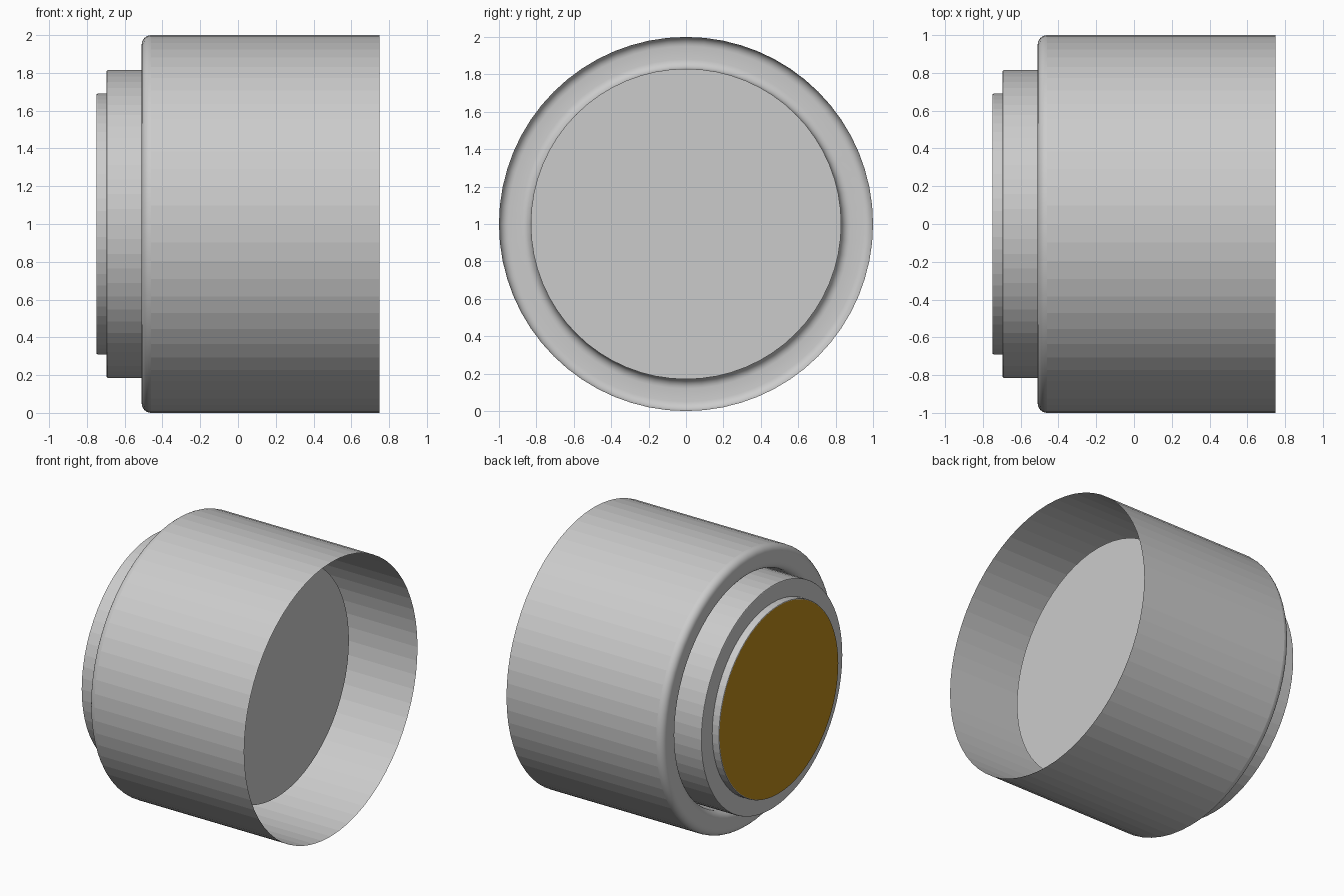
import bpy, math

if "Cube" in bpy.data.objects:
    bpy.data.objects.remove(bpy.data.objects["Cube"])

SIDES = 64


def arc(cx, cr, rad, a0, a1, n=6):
    """Fillet points (x, radius) from angle a0 to a1 in degrees."""
    return [(cx + rad * math.cos(math.radians(a0 + (a1 - a0) * i / n)),
             cr + rad * math.sin(math.radians(a0 + (a1 - a0) * i / n)))
            for i in range(n + 1)]


def lathe(name, profile, cap_start=False, cap_end=False, smooth=()):
    """Revolve (x, radius) points about the x axis at z = 1."""
    verts, faces = [], []
    for x, r in profile:
        for k in range(SIDES):
            a = 2 * math.pi * k / SIDES
            verts.append((x, r * math.cos(a), 1 + r * math.sin(a)))
    for i in range(len(profile) - 1):
        for k in range(SIDES):
            j = (k + 1) % SIDES
            a, b = i * SIDES, (i + 1) * SIDES
            faces.append((a + k, b + k, b + j, a + j))
    if cap_start:
        faces.append(tuple(range(SIDES)))
    if cap_end:
        last = (len(profile) - 1) * SIDES
        faces.append(tuple(reversed(range(last, last + SIDES))))
    mesh = bpy.data.meshes.new(name)
    mesh.from_pydata(verts, [], faces)
    for band in smooth:
        for f in range(band * SIDES, (band + 1) * SIDES):
            mesh.polygons[f].use_smooth = True
    obj = bpy.data.objects.new(name, mesh)
    bpy.context.collection.objects.link(obj)
    return obj


# Outer shell: open back, rounded front rim, inner wall closed by a back disc
R = 0.05
shell = [(0.75, 1.0)]
shell += arc(-0.46, 0.95, R, 90, 180)
shell += arc(-0.46, 0.88, R, 180, 270)
shell += [(0.315, 0.83)]
lathe("outer_shell", shell, cap_end=True, smooth=range(1, len(shell) - 2))

# Inner collar standing proud of the rim, with a stepped button on its face
B = 0.006
collar = [(0.31, 0.815)]
collar += arc(-0.695 + B, 0.815 - B, B, 90, 180, 2)
collar += [(-0.695, 0.69)]
collar += arc(-0.75 + B, 0.69 - B, B, 90, 180, 2)
lathe("collar", collar)

# Coloured face of the button
face = lathe("button_face", [(-0.75, 0.69 - B), (-0.75, 0.4)], cap_end=True)
amber = bpy.data.materials.new("amber")
amber.diffuse_color = (0.5, 0.25, 0.01, 1)
amber.use_nodes = True
amber.node_tree.nodes["Principled BSDF"].inputs["Base Color"].default_value = amber.diffuse_color
face.data.materials.append(amber)
